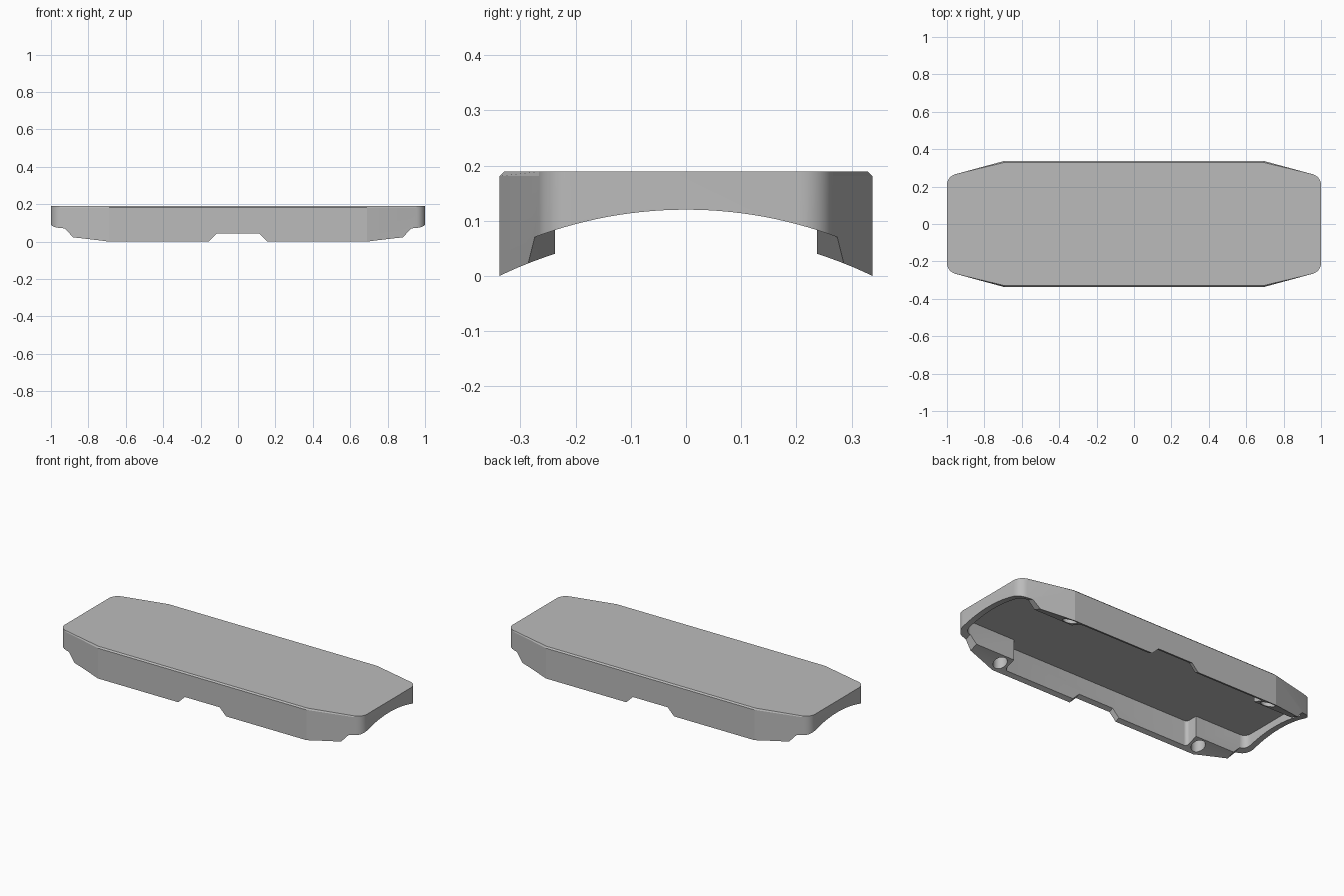
import bpy, bmesh, math
from mathutils import Vector

if "Cube" in bpy.data.objects:
    bpy.data.objects.remove(bpy.data.objects["Cube"], do_unlink=True)

TOP = 0.189       # height of the flat top
ARCH = 0.12       # crown of the arched underside
DROP = 0.043      # how far the corner pads hang below the arch
RADIUS = 0.78     # arch radius

grey = bpy.data.materials.new("plain grey")
grey.use_nodes = True
grey.diffuse_color = (0.5, 0.5, 0.5, 1)
grey.node_tree.nodes["Principled BSDF"].inputs["Base Color"].default_value = (0.5, 0.5, 0.5, 1)


def make_object(name, bm):
    bmesh.ops.recalc_face_normals(bm, faces=bm.faces)
    mesh = bpy.data.meshes.new(name)
    bm.to_mesh(mesh)
    bm.free()
    mesh.materials.append(grey)
    obj = bpy.data.objects.new(name, mesh)
    bpy.context.collection.objects.link(obj)
    return obj


def rounded(corners, steps=8):
    """Round each (x, y, radius) corner of a closed polygon."""
    pts = []
    for i, (x, y, r) in enumerate(corners):
        p = Vector((x, y))
        if r == 0:
            pts.append(p)
            continue
        a = (Vector(corners[i - 1][:2]) - p).normalized()
        b = (Vector(corners[(i + 1) % len(corners)][:2]) - p).normalized()
        half = a.angle(b) / 2
        centre = p + (a + b).normalized() * r / math.sin(half)
        start = p + a * r / math.tan(half) - centre
        end = p + b * r / math.tan(half) - centre
        sweep = start.angle_signed(end)
        for k in range(steps + 1):
            t = -sweep * k / steps
            pts.append(centre + Vector((start.x * math.cos(t) - start.y * math.sin(t),
                                        start.x * math.sin(t) + start.y * math.cos(t))))
    return pts


def four_way(quarter):
    """Mirror a quarter outline, listed from the x axis to the y axis."""
    half = quarter + [(-x, y, r) for x, y, r in reversed(quarter)]
    return half + [(-x, -y, r) for x, y, r in half]


def prism(loop_a, loop_b):
    bm = bmesh.new()
    a = [bm.verts.new(p) for p in loop_a]
    b = [bm.verts.new(p) for p in loop_b]
    bm.faces.new(a)
    bm.faces.new(b)
    for i in range(len(a)):
        j = (i + 1) % len(a)
        bm.faces.new((a[i], a[j], b[j], b[i]))
    return bm


def upright(pts, z0, z1):
    return prism([(p.x, p.y, z0) for p in pts], [(p.x, p.y, z1) for p in pts])


def arch_cutter(name, crown, x0, x1, flare0=0, flare1=0, depth=0.3, steps=40):
    """Block under the arch whose ends flare in x on the way down."""
    ring = []
    for x, flare in ((x0, flare0), (x1, flare1)):
        upper, lower = [], []
        for k in range(steps + 1):
            y = -0.4 + 0.8 * k / steps
            z = crown - RADIUS + math.sqrt(RADIUS ** 2 - y ** 2)
            upper.append((x, y, z))
            lower.append((x + flare * depth, y, z - depth))
        ring.append(upper + lower[::-1])
    bm = prism(*ring)
    # split the tall end caps into clean strips
    bmesh.ops.triangulate(bm, faces=[f for f in bm.faces if len(f.verts) > 4])
    return make_object(name, bm)


def subtract(body, cutter):
    mod = body.modifiers.new("cut", "BOOLEAN")
    mod.operation = "DIFFERENCE"
    mod.solver = "EXACT"
    mod.object = cutter
    cutter.hide_render = True
    bpy.context.view_layer.objects.active = body
    bpy.ops.object.modifier_apply(modifier=mod.name)
    bpy.data.objects.remove(cutter, do_unlink=True)


# Cover body: tapered outline with a chamfered top rim
outline = rounded(four_way([(1, 0.254, 0.06), (0.69, 0.338, 0)]))
bm = upright(outline, -0.05, TOP)
rim = [e for e in bm.edges if all(v.co.z > TOP - 0.001 for v in e.verts)]
bmesh.ops.bevel(bm, geom=rim, offset=0.008, segments=1, affect="EDGES")
cover = make_object("cover", bm)

# Arched underside of the pads, then the raised middle notch and end lips
subtract(cover, arch_cutter("pad_arch", ARCH - DROP, -1.2, 1.2))
subtract(cover, arch_cutter("middle_notch", ARCH, -0.115, 0.115, -1, 1))
subtract(cover, arch_cutter("left_lip", ARCH, 0.925, 1.3, -1, 0))
subtract(cover, arch_cutter("right_lip", ARCH, -1.3, -0.925, 0, 1))

# Hollow interior, wider between the corner blocks
cavity = rounded(four_way([(0.965, 0.237, 0.04), (0.625, 0.237, 0), (0.625, 0.312, 0.02)]))
subtract(cover, make_object("cavity", upright(cavity, -0.2, 0.162)))

# Blind screw holes in the four corner pads
for sx in (-1, 1):
    for sy in (-1, 1):
        circle = [Vector((sx * 0.68 + 0.038 * math.cos(t), sy * 0.285 + 0.038 * math.sin(t)))
                  for t in (math.tau * k / 32 for k in range(32))]
        subtract(cover, make_object("screw_hole", upright(circle, -0.2, 0.09)))

# Smooth the rounded corners, keep the hard edges
bpy.ops.object.select_all(action="DESELECT")
cover.select_set(True)
bpy.context.view_layer.objects.active = cover
bpy.ops.object.shade_smooth_by_angle(angle=math.radians(14))
